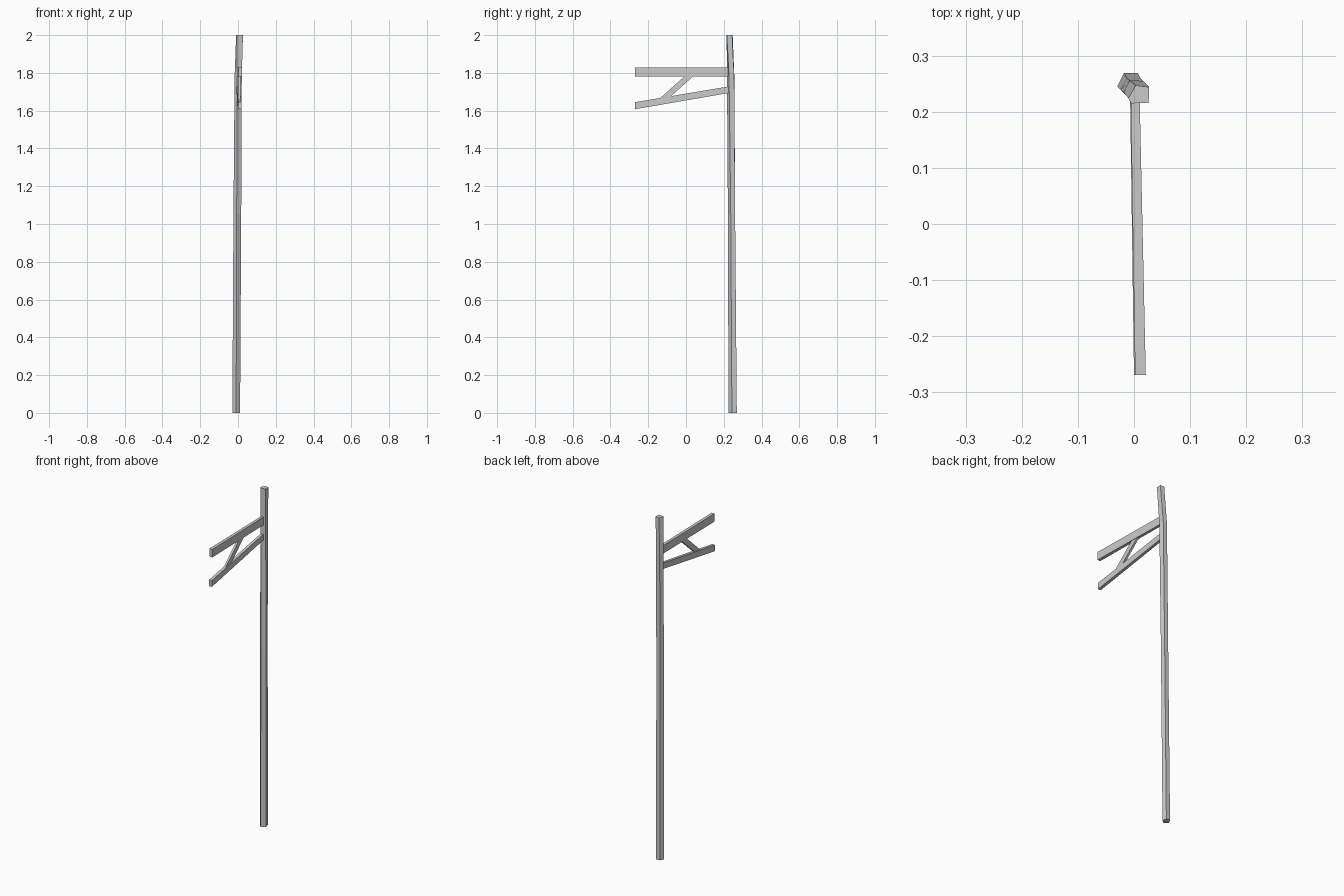
import bpy, bmesh


def make_object(name, rings):
    # Skin a stack of matching cross-sections and cap both ends
    bm = bmesh.new()
    loops = [[bm.verts.new(p) for p in ring] for ring in rings]
    n = len(loops[0])
    for a, b in zip(loops, loops[1:]):
        for i in range(n):
            j = (i + 1) % n
            bm.faces.new((a[i], a[j], b[j], b[i]))
    bm.faces.new(loops[0])
    bm.faces.new(loops[-1])
    bmesh.ops.recalc_face_normals(bm, faces=bm.faces)
    mesh = bpy.data.meshes.new(name)
    bm.to_mesh(mesh)
    bm.free()
    obj = bpy.data.objects.new(name, mesh)
    bpy.context.collection.objects.link(obj)
    return obj


def beam(name, start, end):
    # Each end: y range (bottom, top), z range (bottom, top), x range
    rings = []
    for (yb, yt), (zb, zt), (x0, x1) in (start, end):
        rings.append([(x0, yb, zb), (x1, yb, zb), (x1, yt, zt), (x0, yt, zt)])
    return make_object(name, rings)


# Crooked five-sided post, bending towards the front near the top
sections = [
    (0.00, [(-0.030, 0.245), (-0.018, 0.269), (0.007, 0.269), (0.011, 0.243), (-0.010, 0.225)]),
    (1.05, [(-0.024, 0.239), (-0.013, 0.260), (0.011, 0.260), (0.017, 0.237), (-0.007, 0.222)]),
    (1.78, [(-0.018, 0.235), (-0.008, 0.256), (0.016, 0.255), (0.020, 0.228), (-0.004, 0.217)]),
    (2.00, [(-0.010, 0.224), (0.003, 0.247), (0.027, 0.244), (0.026, 0.216), (-0.005, 0.215)]),
]
make_object("post", [[(x, y, z) for x, y in pts] for z, pts in sections])

# Level upper arm
beam("upper_arm",
     ((-0.269, -0.269), (1.782, 1.829), (0.002, 0.021)),
     ((0.230, 0.230), (1.782, 1.829), (-0.006, 0.010)))

# Sloping lower arm
beam("lower_arm",
     ((-0.269, -0.269), (1.608, 1.645), (0.000, 0.018)),
     ((0.230, 0.230), (1.694, 1.729), (-0.007, 0.009)))

# Diagonal brace between the arms
beam("diagonal_brace",
     ((-0.098, -0.144), (1.660, 1.660), (0.001, 0.013)),
     ((0.045, -0.001), (1.788, 1.788), (0.000, 0.012)))
